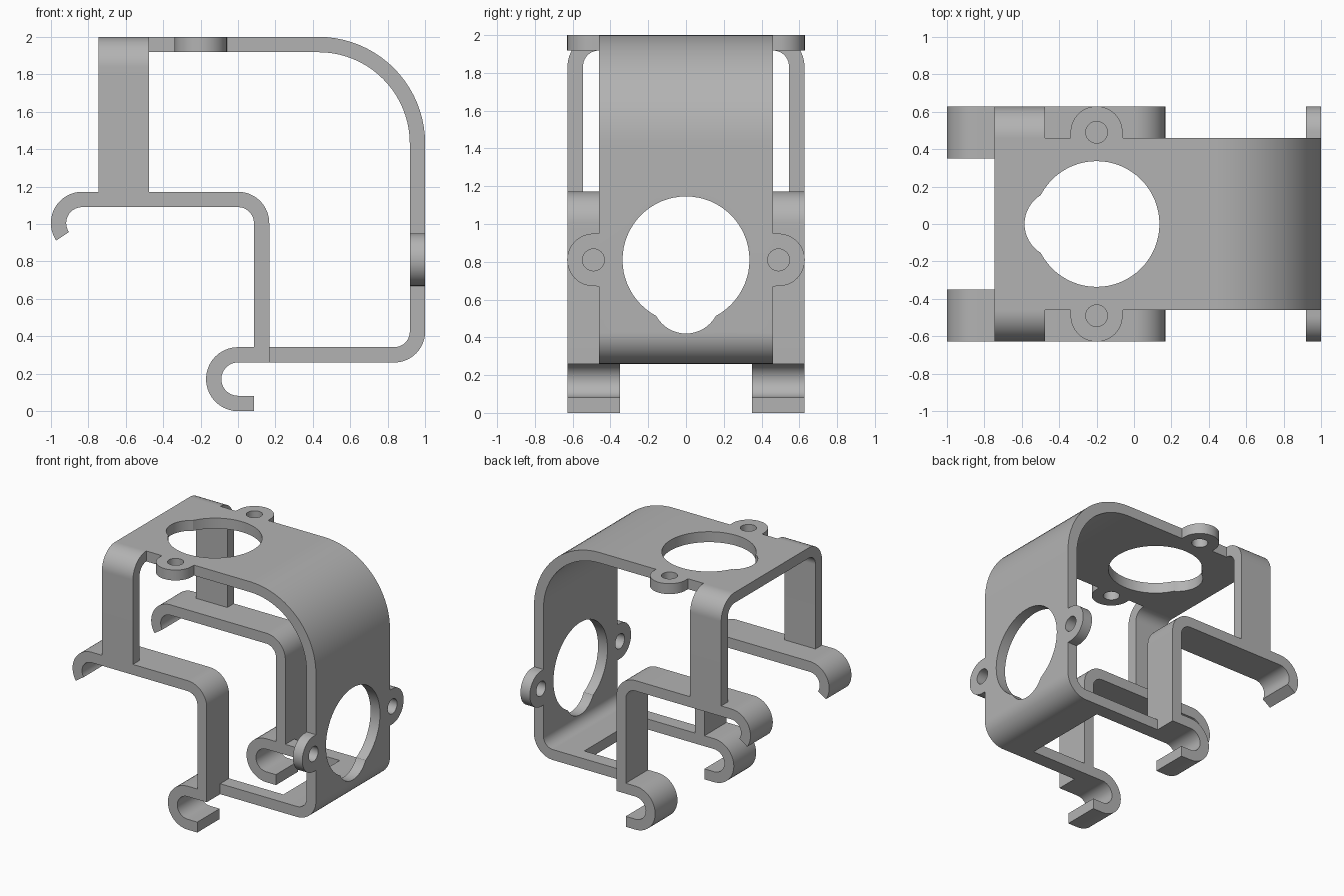
import bpy, bmesh
from math import radians, cos, sin
from mathutils import Vector, Matrix

if "Cube" in bpy.data.objects:
    bpy.data.objects.remove(bpy.data.objects["Cube"])

T = 0.082          # sheet thickness
HALF = 0.46        # half width of the main strap
OUT, INN = 0.627, 0.35   # side clip extent across the width

metal = bpy.data.materials.new("grey_metal")
metal.use_nodes = True
GREY = (0.45, 0.45, 0.45, 1)
metal.diffuse_color = GREY
metal.node_tree.nodes["Principled BSDF"].inputs["Base Color"].default_value = GREY


def prism(name, outline, place, lo, hi):
    """Extrude a 2D outline from lo to hi; place(u, v, w) gives the 3D point."""
    bm = bmesh.new()
    a = [bm.verts.new(place(u, v, lo)) for u, v in outline]
    b = [bm.verts.new(place(u, v, hi)) for u, v in outline]
    n = len(outline)
    bm.faces.new(a)
    bm.faces.new(b[::-1])
    for i in range(n):
        bm.faces.new((a[i], b[i], b[(i + 1) % n], a[(i + 1) % n]))
    bmesh.ops.recalc_face_normals(bm, faces=bm.faces)
    me = bpy.data.meshes.new(name)
    bm.to_mesh(me)
    bm.free()
    me.materials.append(metal)
    ob = bpy.data.objects.new(name, me)
    bpy.context.collection.objects.link(ob)
    return ob


def arc(cx, cy, r, a0, a1, n=20):
    angles = [radians(a0 + (a1 - a0) * i / n) for i in range(n + 1)]
    return [(cx + r * cos(a), cy + r * sin(a)) for a in angles]


def band(start, bends, end):
    """Outline of a bent sheet: end pairs (outer, inner) and bends by outer radius."""
    outer, inner = [start[0]], [start[1]]
    for cx, cy, r, a0, a1 in bends:
        outer += arc(cx, cy, r, a0, a1)
        inner += arc(cx, cy, r - T, a0, a1)
    if end:
        outer.append(end[0])
        inner.append(end[1])
    return outer + inner[::-1]


def along_y(u, v, w):
    return (u, w, v)


def along_x(u, v, w):
    return (w, u, v)


def along_z(u, v, w):
    return (u, v, w)


def circle(cx, cy, r, n=64):
    return arc(cx, cy, r, 0, 360 - 360 / n, n - 1)


def cut(ob, cutters):
    bpy.context.view_layer.objects.active = ob
    for c in cutters:
        m = ob.modifiers.new("cut", 'BOOLEAN')
        m.operation, m.solver, m.object = 'DIFFERENCE', 'EXACT', c
        bpy.ops.object.modifier_apply(modifier=m.name)


# Main strap: top plate, large bend, front plate, small bend, base
strap = prism("main_strap", band(
    ((-0.745, 2), (-0.745, 2 - T)),
    [(0.43, 1.43, 0.57, 90, 0), (0.835, 0.425, 0.165, 0, -90)],
    ((0.165, 0.26), (0.165, 0.26 + T))), along_y, -HALF, HALF)
parts = [strap]

# Keyhole cutters for the top plate and the front plate, and the base opening
cutters = [
    prism("top_hole", circle(-0.2, 0, 0.336), along_z, 1.8, 2.2),
    prism("top_notch", circle(-0.405, 0, 0.18, 48), along_z, 1.8, 2.2),
    prism("side_hole", circle(0, 0.81, 0.336), along_x, 0.8, 1.2),
    prism("side_notch", circle(0, 0.6, 0.18, 48), along_x, 0.8, 1.2),
    prism("base_opening", [(0.1, 0.2), (0.64, 0.2), (0.64, 0.4), (0.1, 0.4)],
          along_y, -INN, INN),
]

for s, side in ((-1, "right"), (1, "left")):
    lo, hi = sorted((s * INN, s * OUT))

    # Screw ears on both plates
    ear = [(0.14, HALF)] + arc(0, 0.49, 0.139, 0, 180, 32) + [(-0.14, HALF)]
    top_ear = prism(side + "_top_ear", [(u - 0.2, s * v) for u, v in ear], along_z, 2 - T, 2)
    side_ear = prism(side + "_side_ear", [(s * v, u + 0.81) for u, v in ear], along_x, 1 - T, 1)
    holes = [prism("ear_hole", circle(-0.2, s * 0.49, 0.058, 32), along_z, 1.8, 2.2),
             prism("ear_hole", circle(s * 0.49, 0.81, 0.058, 32), along_x, 0.8, 1.2)]
    cut(top_ear, holes[:1])
    cut(side_ear, holes[1:])
    cutters += holes

    # Upright folded down from the top plate
    fold = band(((HALF, 2), (HALF, 2 - T)), [(HALF + 0.002, 1.835, 0.165, 90, 0)],
                ((OUT, 1.15), (OUT - T, 1.15)))
    upright = prism(side + "_upright", [(s * u, v) for u, v in fold], along_x, -0.745, -0.475)

    # Leg rising into the shelf and ending in the upper hook
    leg = prism(side + "_leg_and_shelf", band(
        ((0.167, 0.3), (0.167 - T, 0.3)),
        [(0, 1.005, 0.167, 0, 90), (-0.833, 1.005, 0.167, 90, 214)], None), along_y, lo, hi)

    # Lower hook under the leg
    hook = prism(side + "_lower_hook", band(
        ((0.167, 0.342), (0.167, 0.342 - T)), [(0, 0.171, 0.171, 90, 270)],
        ((0.085, 0), (0.085, T))), along_y, lo, hi)
    parts += [top_ear, side_ear, upright, leg, hook]

cut(strap, cutters)
for c in cutters:
    bpy.data.objects.remove(c)

# Smooth the bends, keep the sheet edges crisp
bpy.ops.object.select_all(action='DESELECT')
for p in parts:
    p.select_set(True)
bpy.context.view_layer.objects.active = strap
bpy.ops.object.shade_smooth_by_angle(angle=radians(30))
